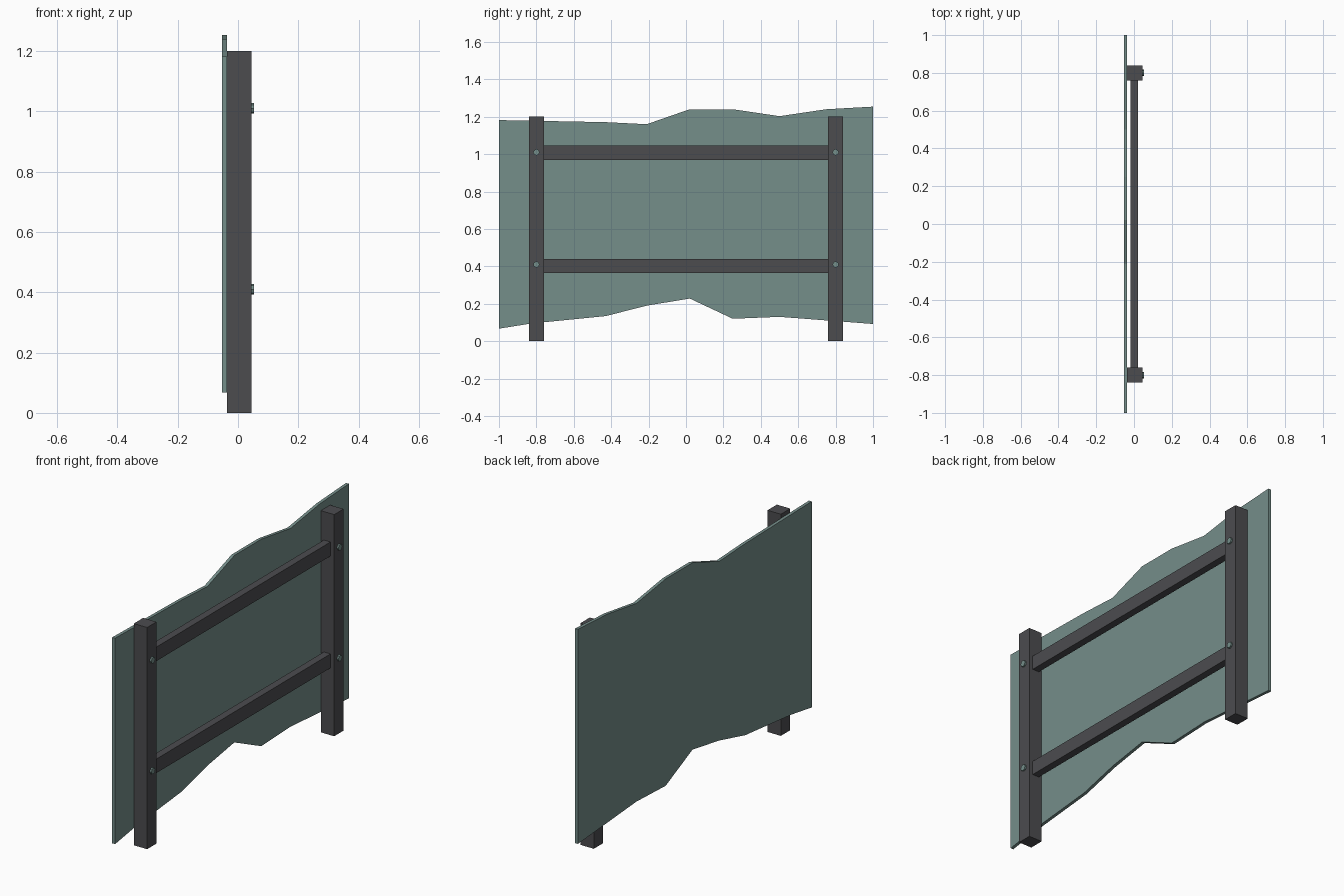
import bpy, bmesh, math

if "Cube" in bpy.data.objects:
    bpy.data.objects.remove(bpy.data.objects["Cube"])


def material(name, srgb):
    m = bpy.data.materials.new(name)
    lin = [((c / 255 + 0.055) / 1.055) ** 2.4 for c in srgb]
    m.diffuse_color = (*lin, 1)
    m.use_nodes = True
    m.node_tree.nodes["Principled BSDF"].inputs["Base Color"].default_value = m.diffuse_color
    return m


teal = material("grey_teal", (117, 142, 138))
dark = material("dark_grey", (76, 76, 79))


def finish(name, bm, mat):
    bmesh.ops.recalc_face_normals(bm, faces=bm.faces)
    me = bpy.data.meshes.new(name)
    bm.to_mesh(me)
    bm.free()
    me.materials.append(mat)
    ob = bpy.data.objects.new(name, me)
    bpy.context.collection.objects.link(ob)
    return ob


def box(name, lo, hi, mat):
    bm = bmesh.new()
    bmesh.ops.create_cube(bm, size=1)
    for v in bm.verts:
        v.co = [(a + b) / 2 + c * (b - a) for a, b, c in zip(lo, hi, v.co)]
    return finish(name, bm, mat)


# wavy panel: outline in y, z extruded along x
top = [(-1, 1.182), (-0.43, 1.171), (-0.21, 1.16), (0.02, 1.24),
       (0.25, 1.24), (0.5, 1.203), (0.75, 1.24), (1, 1.254)]
bottom = [(-1, 0.067), (-0.83, 0.094), (-0.43, 0.134), (-0.21, 0.19),
          (0.02, 0.228), (0.25, 0.12), (0.5, 0.13), (1, 0.092)]
bm = bmesh.new()
face = bm.faces.new([bm.verts.new((-0.053, y, z)) for y, z in top + bottom[::-1]])
ext = bmesh.ops.extrude_face_region(bm, geom=[face])
for v in ext["geom"]:
    if isinstance(v, bmesh.types.BMVert):
        v.co.x = -0.036
# keep the back face so the panel is closed
if not face.is_valid or len(bm.faces) < len(top + bottom) + 2:
    bm.faces.new([v for v in bm.verts if v.co.x < -0.05])
finish("panel", bm, teal)

# posts with bolt heads
for side, s in (("left", -1), ("right", 1)):
    box(side + "_post", (-0.036, s * 0.8 - 0.04, 0), (0.044, s * 0.8 + 0.04, 1.2), dark)
    for level, z in (("lower", 0.41), ("upper", 1.01)):
        bm = bmesh.new()
        bmesh.ops.create_cone(bm, cap_ends=True, segments=8, radius1=0.017,
                              radius2=0.017, depth=0.012)
        for v in bm.verts:
            x, y, h = v.co
            v.co = (0.047 + h, s * 0.8 + y, z + x)
        finish(f"{side}_{level}_bolt", bm, teal)

# horizontal rails between the posts
for level, z in (("lower", 0.402), ("upper", 1.008)):
    box(level + "_rail", (-0.018, -0.76, z - 0.038), (0.022, 0.76, z + 0.038), dark)
